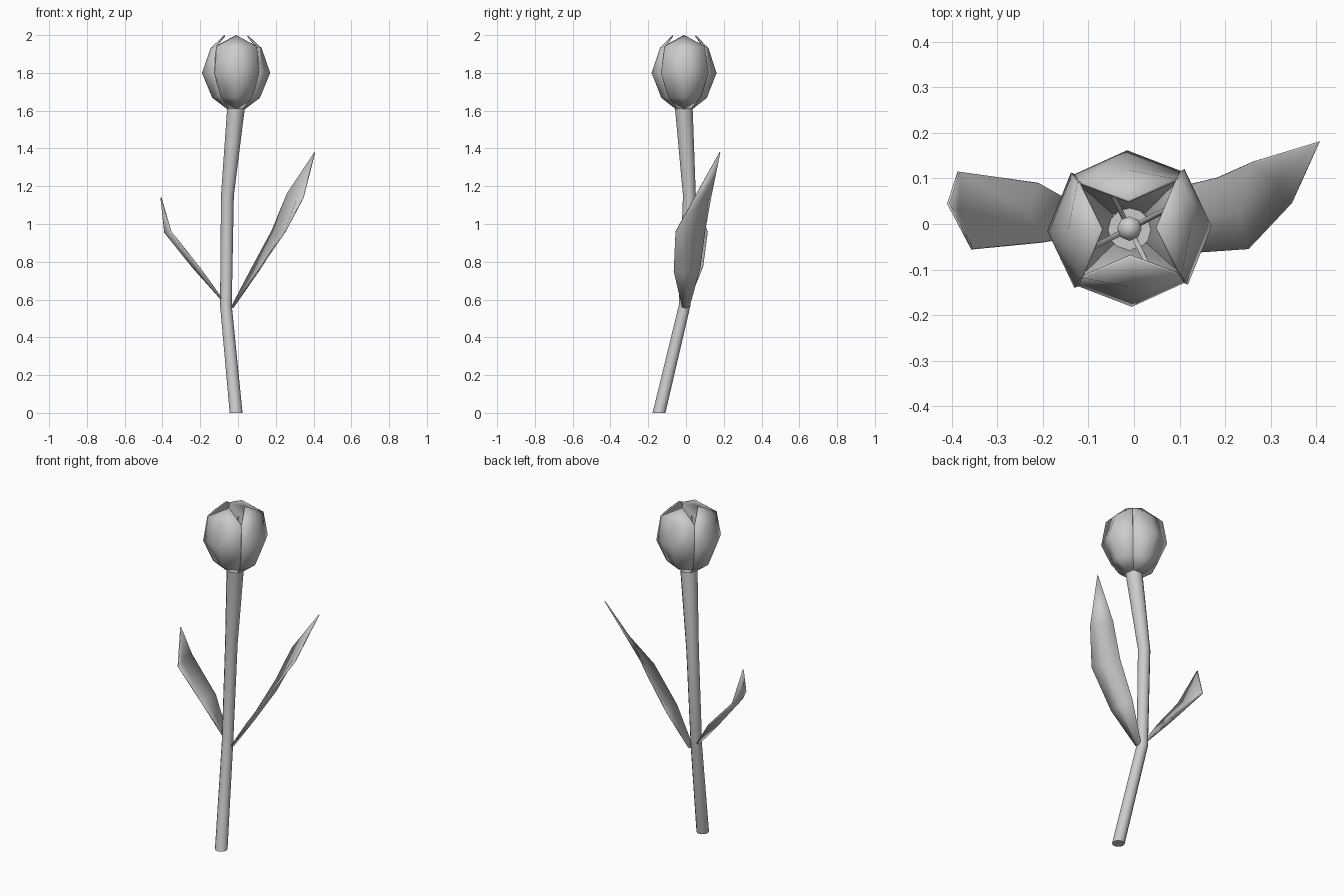
import bpy, bmesh, math
from mathutils import Vector, Matrix

if "Cube" in bpy.data.objects:
    bpy.data.objects.remove(bpy.data.objects["Cube"])

CX, CY = -0.01, -0.01   # flower axis


def make(name, verts, faces, thick=0.0, angle=60):
    me = bpy.data.meshes.new(name)
    me.from_pydata([tuple(v) for v in verts], [], faces)
    bm = bmesh.new()
    bm.from_mesh(me)
    bmesh.ops.remove_doubles(bm, verts=bm.verts, dist=0.0005)
    bmesh.ops.recalc_face_normals(bm, faces=bm.faces)
    bm.to_mesh(me)
    bm.free()
    ob = bpy.data.objects.new(name, me)
    bpy.context.collection.objects.link(ob)
    if thick:
        mod = ob.modifiers.new("thickness", 'SOLIDIFY')
        mod.thickness = thick
        mod.offset = 0
    bpy.ops.object.select_all(action='DESELECT')
    bpy.context.view_layer.objects.active = ob
    ob.select_set(True)
    bpy.ops.object.shade_smooth_by_angle(angle=math.radians(angle))
    return ob


def tube(name, rings, n):
    # rings: (x, y, z, radius), level cross-sections with capped ends
    verts = [(x + r * math.cos(math.tau * i / n), y + r * math.sin(math.tau * i / n), z)
             for x, y, z, r in rings for i in range(n)]
    faces = [(j * n + i, j * n + (i + 1) % n, (j + 1) * n + (i + 1) % n, (j + 1) * n + i)
             for j in range(len(rings) - 1) for i in range(n)]
    last = (len(rings) - 1) * n
    faces += [tuple(reversed(range(n))), tuple(range(last, last + n))]
    return make(name, verts, faces)


def sheet(name, rows, tip, thick):
    # rows of three points closing in a pointed tip
    verts = [p for row in rows for p in row] + [tip]
    faces = [(j * 3 + i, j * 3 + i + 1, j * 3 + i + 4, j * 3 + i + 3)
             for j in range(len(rows) - 1) for i in range(2)]
    k, t = (len(rows) - 1) * 3, len(verts) - 1
    faces += [(k, k + 1, t), (k + 1, k + 2, t)]
    return make(name, verts, faces, thick)


# bent stem, widening to the flower
tube("stem", [(-0.01, -0.143, 0, 0.034), (-0.064, -0.007, 0.57, 0.031),
              (-0.056, 0.018, 1.15, 0.034), (-0.01, -0.012, 1.62, 0.047)], 12)

# petals: (ridge radius, ridge z, edge radius, edge half width, edge z)
profile = [(0.045, 1.612, 0.035, 0.036, 1.615),
           (0.12, 1.67, 0.082, 0.082, 1.675),
           (0.172, 1.80, 0.118, 0.122, 1.80),
           (0.128, 1.93, 0.105, 0.102, 1.94)]
for k, name in enumerate(["right", "back", "left", "front"]):
    m = Matrix.Translation((CX, CY, 0)) @ Matrix.Rotation(k * math.pi / 2 + 0.03, 4, 'Z')
    grow = 1.03 if k % 2 == 0 else 0.98
    rows = [[m @ Vector((er * grow, -w * 1.03, ez)), m @ Vector((r * grow, 0, z)),
             m @ Vector((er * grow, w * 1.03, ez))] for r, z, er, w, ez in profile]
    sheet("petal_" + name, rows, m @ Vector((0.06, 0, 1.997)), 0.007)

# pistil and stamens inside the cup
tube("pistil", [(CX, CY, 1.62, 0.014), (CX, CY, 1.78, 0.014), (CX, CY, 1.795, 0.027),
                (CX, CY, 1.82, 0.027), (CX, CY, 1.835, 0.012)], 8)
for k in range(4):
    a = math.radians(-63 + 90 * k)
    c, s = math.cos(a), math.sin(a)
    tube("stamen_%d" % (k + 1), [(CX + c * r, CY + s * r, z, w) for r, z, w in
         [(0.015, 1.62, 0.006), (0.07, 1.72, 0.006), (0.105, 1.82, 0.007), (0.115, 1.87, 0.004)]], 6)

# leaves
sheet("right_leaf", [
    [(-0.03, -0.02, 0.56), (-0.028, 0, 0.555), (-0.03, 0.02, 0.57)],
    [(0.105, -0.065, 0.75), (0.105, 0.005, 0.745), (0.075, 0.075, 0.77)],
    [(0.25, -0.055, 0.96), (0.235, 0.025, 0.945), (0.18, 0.1, 0.965)],
    [(0.345, 0.045, 1.14), (0.315, 0.09, 1.14), (0.26, 0.135, 1.16)]],
    (0.407, 0.18, 1.38), 0.006)
sheet("left_leaf", [
    [(-0.085, -0.02, 0.605), (-0.088, 0, 0.60), (-0.085, 0.02, 0.605)],
    [(-0.2, -0.04, 0.765), (-0.235, 0.025, 0.765), (-0.21, 0.09, 0.775)],
    [(-0.355, -0.055, 0.96), (-0.388, 0.025, 0.955), (-0.385, 0.115, 0.96)]],
    (-0.408, 0.045, 1.14), 0.006)
